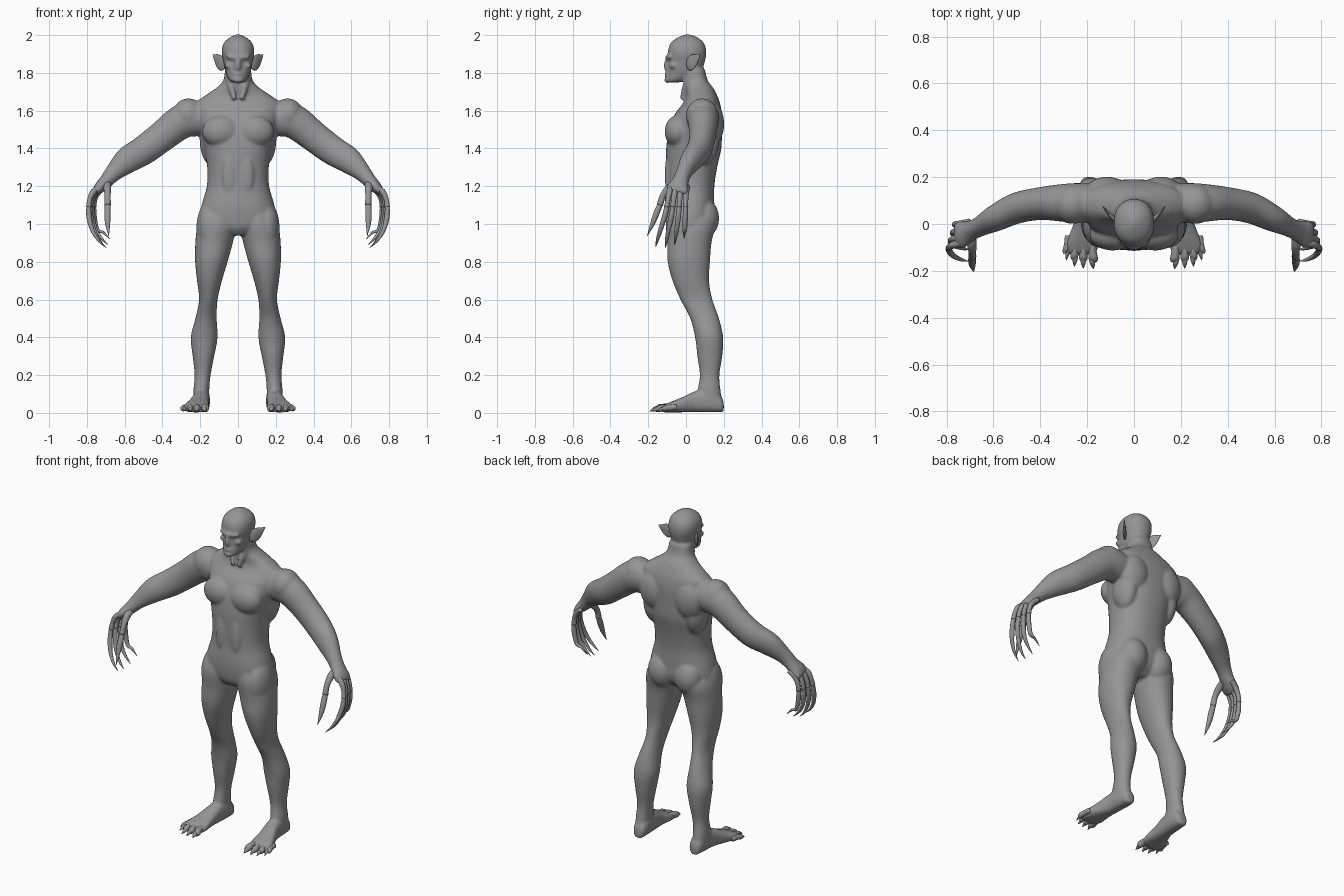
import bpy, bmesh, math
from mathutils import Vector, Matrix

skin = bpy.data.materials.new("grey_skin")
skin.diffuse_color = (0.3, 0.3, 0.3, 1)


def catmull(rows, steps):
    """Smoothly resample a list of equal-length number rows."""
    out, n = [], len(rows)
    for i in range(n - 1):
        a, b, c, d = (rows[min(max(k, 0), n - 1)] for k in (i - 1, i, i + 1, i + 2))
        for s in range(steps):
            t = s / steps
            out.append([0.5 * (2 * q + (r - p) * t + (2 * p - 5 * q + 4 * r - w) * t * t
                        + (3 * q - p - 3 * r + w) * t ** 3) for p, q, r, w in zip(a, b, c, d)])
    return out + [list(rows[-1])]


def loft(bm, rings, side=1, power=2.0, seg=24, steps=4):
    """Skin rings (centre, u axis, v axis) into a closed shell."""
    rows = catmull([[*c, *u, *v] for c, u, v in rings], steps)
    loops = []
    for r in rows:
        c, u, v = Vector(r[:3]), Vector(r[3:6]), Vector(r[6:])
        loop = []
        for k in range(seg):
            a = 2 * math.pi * k / seg
            cs, sn = math.cos(a), math.sin(a)
            p = c + u * math.copysign(abs(cs) ** (2 / power), cs) + v * math.copysign(abs(sn) ** (2 / power), sn)
            loop.append(bm.verts.new((p.x * side, p.y, p.z)))
        loops.append(loop)
    for a, b in zip(loops, loops[1:]):
        for k in range(seg):
            j = (k + 1) % seg
            bm.faces.new((a[k], a[j], b[j], b[k]))
    bm.faces.new(loops[0][::-1])
    bm.faces.new(loops[-1])


def slices(rows):
    """Horizontal rings from (z, x0, x1, y_front, y_back)."""
    return [(((a + b) / 2, (f + k) / 2, z), ((b - a) / 2, 0, 0), (0, (k - f) / 2, 0)) for z, a, b, f, k in rows]


def tube(bm, rows, side=1, seg=16, steps=4):
    """Tube along (x, y, z, radius in plane, radius in y)."""
    rings, n = [], len(rows)
    for i, (x, y, z, r1, r2) in enumerate(rows):
        t = Vector(rows[min(i + 1, n - 1)][:3]) - Vector(rows[max(i - 1, 0)][:3])
        u = t.cross(Vector((0, 1, 0))).normalized()
        rings.append(((x, y, z), u * r1, u.cross(t).normalized() * r2))
    loft(bm, rings, side, seg=seg, steps=steps)


def blob(bm, c, r, side=1):
    m = Matrix.Translation((c[0] * side, c[1], c[2])) @ Matrix.Diagonal((*r, 1))
    bmesh.ops.create_icosphere(bm, subdivisions=4, radius=1, matrix=m)


def finish(bm, name):
    bmesh.ops.recalc_face_normals(bm, faces=bm.faces)
    me = bpy.data.meshes.new(name)
    bm.to_mesh(me)
    bm.free()
    me.materials.append(skin)
    me.polygons.foreach_set("use_smooth", [True] * len(me.polygons))
    ob = bpy.data.objects.new(name, me)
    bpy.context.collection.objects.link(ob)
    return ob


body = bmesh.new()

# Torso, shoulders slope and neck
torso = [(.94, .05, -.07, .08), (.98, .15, -.1, .13), (1.03, .2, -.11, .15), (1.1, .193, -.113, .15),
         (1.2, .165, -.105, .15), (1.3, .163, -.105, .165), (1.4, .178, -.105, .187), (1.5, .2, -.09, .19),
         (1.58, .215, -.06, .19), (1.64, .22, -.015, .18), (1.68, .175, .0, .165), (1.72, .115, -.005, .145),
         (1.76, .078, -.01, .115), (1.82, .068, -.01, .1)]
loft(body, slices([(z, -w, w, f, b) for z, w, f, b in torso]), power=2.3, seg=40)

# Head
head = [(1.75, .036, -.1, -.03), (1.77, .052, -.108, .03), (1.81, .067, -.1, .08), (1.86, .077, -.095, .1),
        (1.9, .086, -.097, .107), (1.94, .083, -.09, .103), (1.97, .066, -.07, .085), (1.992, .036, -.035, .053),
        (2.003, .01, -.005, .02)]
loft(body, slices([(z, -w, w, f, b) for z, w, f, b in head]), power=2.2, seg=40)
blob(body, (0, -.098, 1.838), (.016, .022, .034))      # nose
blob(body, (0, -.1, 1.793), (.026, .014, .011))        # lips
blob(body, (0, -.098, 1.762), (.03, .018, .016))       # chin
tube(body, [(-.06, -.078, 1.885, .01, .012), (0, -.1, 1.88, .012, .013), (.06, -.078, 1.885, .01, .012)])  # brow

leg = [(1.08, .02, .17, -.09, .13), (1.0, .008, .213, -.108, .155), (.9, .028, .226, -.1, .135),
       (.8, .055, .227, -.097, .127), (.7, .085, .217, -.072, .122), (.6, .108, .206, -.03, .14),
       (.5, .113, .226, .022, .175), (.4, .108, .25, .048, .197), (.3, .126, .24, .06, .192),
       (.2, .145, .23, .073, .177), (.12, .152, .236, .062, .183), (.05, .15, .235, .06, .195)]
arm = [(.16, .09, 1.56, .08, .08), (.24, .09, 1.56, .098, .085), (.31, .09, 1.535, .09, .08),
       (.4, .087, 1.465, .082, .07), (.5, .068, 1.39, .078, .066), (.59, .025, 1.335, .07, .056),
       (.66, -.012, 1.27, .047, .042), (.7, -.03, 1.225, .037, .045), (.735, -.045, 1.19, .03, .058),
       (.758, -.05, 1.165, .018, .055)]
# Foot sections: y, centre x, half width, top
foot = [(.2, .19, .02, .05), (.185, .19, .036, .085), (.13, .192, .044, .12), (.05, .197, .045, .112),
        (-.02, .21, .056, .08), (-.08, .22, .07, .056), (-.115, .224, .066, .04), (-.13, .225, .05, .03)]

for s in (1, -1):
    loft(body, slices(leg), s, 2.1, 32)
    tube(body, arm, s, seg=32)
    loft(body, [((x, y, h / 2 + .003), (w, 0, 0), (0, 0, h / 2)) for y, x, w, h in foot], s, 2.5, 28)
    # Muscle masses: chest, shoulder, blade, flank, buttock, hip, cheekbone
    for c, r in [((.09, -.045, 1.49), (.1, .068, .085)), ((.262, .085, 1.575), (.085, .085, .09)),
                 ((.115, .13, 1.53), (.095, .072, .12)), ((.14, .09, 1.45), (.063, .085, .14)),
                 ((.09, .095, 1.03), (.085, .08, .105)), ((.15, .0, .98), (.07, .1, .14)),
                 ((.05, -.068, 1.838), (.022, .022, .016)), ((.045, -.095, 1.26), (.038, .017, .11))]:
        blob(body, c, r, s)
    # Neck cords down to the collar
    tube(body, [(.06, .03, 1.8, .016, .016), (.04, .0, 1.74, .017, .017), (.018, -.02, 1.66, .014, .014)], s)

ob = finish(body, "body")
rm = ob.modifiers.new("merge", "REMESH")
rm.mode, rm.voxel_size, rm.use_smooth_shade = "VOXEL", .0075, True
sm = ob.modifiers.new("soften", "SMOOTH")
sm.factor, sm.iterations = .5, 8

# Fingers, toes, claws and ears
fingers, finger_claws, toes, toe_claws, ears = (bmesh.new() for _ in range(5))
for s in (1, -1):
    for j, (y0, y1, zt) in enumerate([(-.088, -.16, .88), (-.06, -.11, .873), (-.03, -.06, .888), (0, -.01, .92)]):
        o, d = -.009 * j, y1 - y0
        tube(fingers, [(.73 + o, y0 + .01, 1.2, .012, .013), (.766 + o, y0, 1.17, .016, .016),
                       (.785 + o, y0 + d * .1, 1.13, .013, .013), (.79 + o, y0 + d * .2, 1.09, .014, .014)], s)
        tube(finger_claws, [(.79 + o, y0 + d * .17, 1.1, .012, .012), (.789 + o, y0 + d * .35, 1.04, .014, .014),
                            (.772 + o, y0 + d * .65, .97, .011, .012), (.74 + o, y0 + d * .88, zt + .035, .007, .008),
                            (.705 + o, y1, zt, .001, .001)], s)
    # Thumb
    tube(fingers, [(.695, -.04, 1.22, .022, .02), (.692, -.09, 1.19, .02, .02), (.69, -.122, 1.15, .016, .016),
                   (.69, -.138, 1.1, .017, .017)], s)
    tube(finger_claws, [(.69, -.134, 1.11, .014, .014), (.691, -.155, 1.06, .017, .016),
                        (.69, -.178, 1.0, .013, .012), (.684, -.205, .937, .001, .001)], s)
    for x, tip, r in [(.18, -.193, .02), (.217, -.19, .018), (.25, -.182, .017), (.28, -.155, .015)]:
        def along(rows):
            return [((x + (x - .22) * .08 * i, y, z), (w, 0, 0), (0, 0, h)) for i, (y, z, w, h) in enumerate(rows)]
        loft(toes, along([(tip + .105, .03, r, r), (tip + .07, .028, r * .9, r), (tip + .045, .024, r, r),
                          (tip + .03, .02, r * .6, r * .6)]), s, seg=16)
        loft(toe_claws, along([(tip + .045, .024, r * .7, r * .7), (tip + .022, .019, r * .55, r * .6),
                               (tip, .008, .001, .001)]), s, seg=12)
    loft(ears, [((.072, .008, 1.85), (.006, -.005, 0), (0, 0, .03)), ((.09, .025, 1.852), (.008, -.006, 0), (0, 0, .041)),
                ((.108, .046, 1.862), (.006, -.004, 0), (0, 0, .037)), ((.122, .062, 1.877), (.004, -.003, 0), (0, 0, .02)),
                ((.133, .075, 1.896), (.001, -.001, 0), (0, 0, .002))], s, seg=20)

for bm, name in [(fingers, "fingers"), (finger_claws, "finger_claws"), (toes, "toes"),
                 (toe_claws, "toe_claws"), (ears, "ears")]:
    finish(bm, name)
